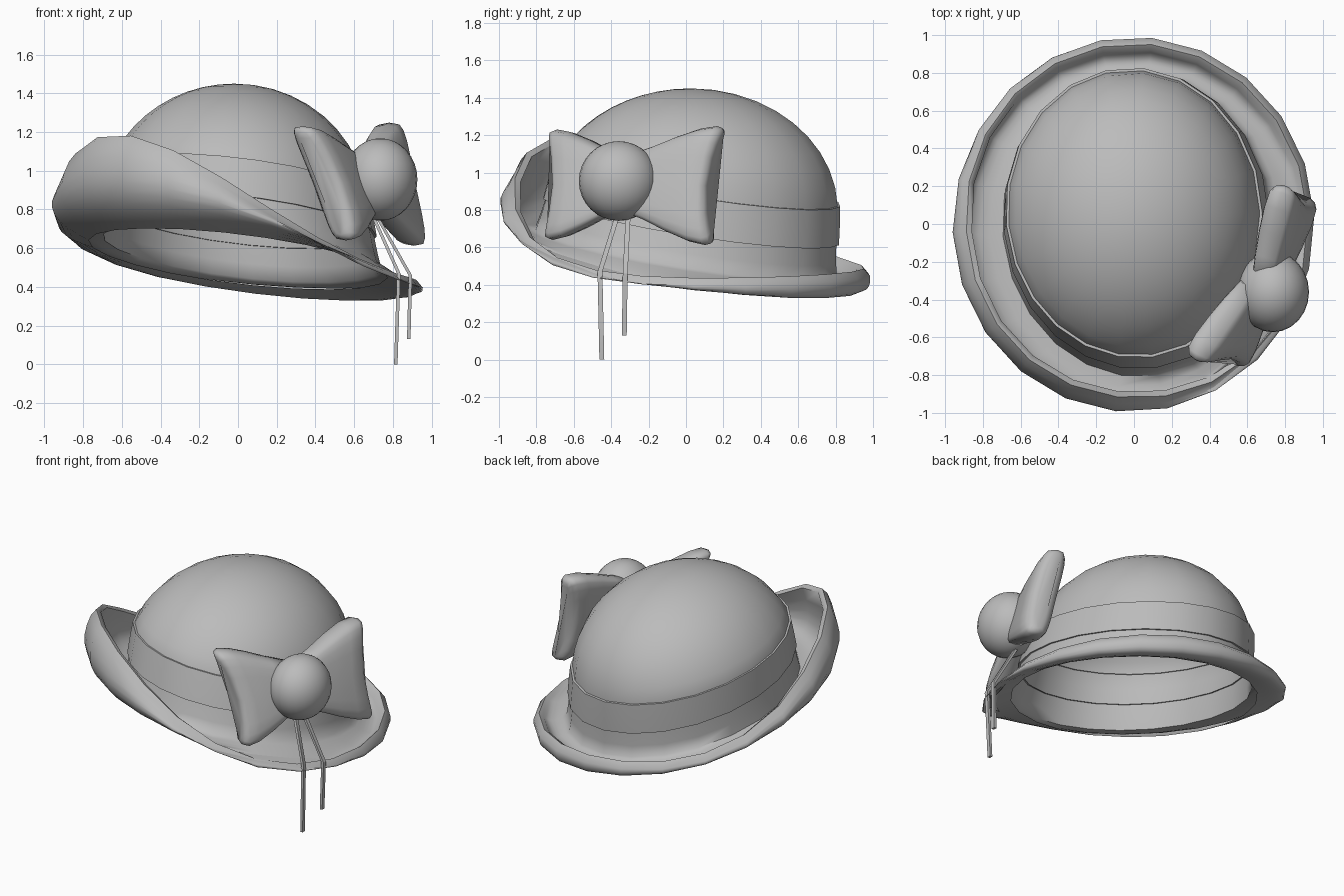
import bpy, bmesh, math
from mathutils import Vector

if "Cube" in bpy.data.objects:
    bpy.data.objects.remove(bpy.data.objects["Cube"])

felt = bpy.data.materials.new("soft_grey")
felt.use_nodes = True
felt.diffuse_color = (0.5, 0.5, 0.5, 1)
felt.node_tree.nodes["Principled BSDF"].inputs["Base Color"].default_value = (0.5, 0.5, 0.5, 1)

SEGMENTS = 22
ANGLES = [math.tau * (i + 0.15) / SEGMENTS for i in range(SEGMENTS)]
CENTRE = Vector((-0.02, 0.025, 0.8))    # crown ellipsoid
RADII = Vector((0.69, 0.79, 0.65))


def finish(obj, sharp=40):
    if not obj.data.materials:
        obj.data.materials.append(felt)
    bpy.ops.object.select_all(action="DESELECT")
    obj.select_set(True)
    bpy.context.view_layer.objects.active = obj
    bpy.ops.object.shade_smooth_by_angle(angle=math.radians(sharp))
    return obj


def loft(name, rings, capped=False, tip=None):
    """Skin closed rings of points into one surface."""
    bm = bmesh.new()
    loops = [[bm.verts.new(p) for p in ring] for ring in rings]
    for a, b in zip(loops, loops[1:]):
        for i in range(len(a)):
            j = (i + 1) % len(a)
            bm.faces.new((a[i], a[j], b[j], b[i]))
    if capped:
        bm.faces.new(loops[0][::-1])
        bm.faces.new(loops[-1])
    if tip:
        top = bm.verts.new(tip)
        last = loops[-1]
        for i in range(len(last)):
            bm.faces.new((last[i], last[(i + 1) % len(last)], top))
    mesh = bpy.data.meshes.new(name)
    bm.to_mesh(mesh)
    bm.free()
    obj = bpy.data.objects.new(name, mesh)
    bpy.context.collection.objects.link(obj)
    return obj


def tilted(x, y, drop=0.0):
    """Height of the tilted plane that the band and underside follow."""
    return 0.955 - 0.12 * x - 0.16 * y - drop


def outward(a):
    return Vector((0.965 * math.cos(a), math.sin(a), 0))


def bezier(p, q, r, t):
    return p * (1 - t) ** 2 + q * 2 * t * (1 - t) + r * t * t


def dome_point(a, lat):
    c = math.cos(lat)
    return CENTRE + Vector((RADII.x * c * math.cos(a), RADII.y * c * math.sin(a), RADII.z * math.sin(lat)))


def edge_latitude(a):
    lat = 0.2
    for _ in range(12):
        p = dome_point(a, lat)
        lat = math.asin((tilted(p.x, p.y) - CENTRE.z) / RADII.z)
    return lat


def wall_point(a, drop, grow):
    """Point on the crown wall below the dome edge, along the tilted axis."""
    p = dome_point(a, edge_latitude(a)) + outward(a) * grow
    p += Vector((0.06, -0.16, 0)) * drop
    p.z = tilted(p.x, p.y, drop)
    return p


def plane_point(a, radius, drop):
    p = outward(a) * radius
    p.z = tilted(p.x, p.y, drop)
    return p


def rolled_lip(a):
    """Lip of the brim, rolled up strongly at the front right corner."""
    lift = ((1 + math.cos(a - math.radians(227))) / 2) ** 3.1
    roll = min(1, lift * 1.6)
    lip = outward(a) * (0.975 - 0.035 * roll)
    lip.z = 0.48 - 0.055 * math.cos(a) + 0.66 * lift
    return lip, roll


def brim_under(a, t):
    lip, roll = rolled_lip(a)
    drop = 0.455 + 0.05 * math.cos(a) + 0.02 * math.sin(a) - 0.09 * roll
    bend = plane_point(a, 1.0 + 0.09 * roll, drop)
    edge = lip + outward(a) * 0.015 - Vector((0, 0, 0.03))
    return bezier(plane_point(a, 0.8, 0.41), bend, edge, t)


def brim_top(a, t):
    lip, roll = rolled_lip(a)
    root = wall_point(a, 0.375, 0.055)
    bend = outward(a) * (0.88 + 0.14 * roll)
    bend.z = root.z - 0.07 + 0.07 * roll
    edge = lip - outward(a) * 0.05
    edge.z -= 0.01
    return bezier(root, bend, edge, t)


def brim_crest(a):
    lip, roll = rolled_lip(a)
    return lip - outward(a) * 0.02 + Vector((0, 0, 0.01))


# Hollow crown and brim, from the inner edge of the underside to the top of the dome
rings = [[brim_under(a, t / 8) for a in ANGLES] for t in range(9)]
rings.append([brim_crest(a) for a in ANGLES])
rings += [[brim_top(a, t / 7) for a in ANGLES] for t in range(7, -1, -1)]
rings += [[wall_point(a, d, g) for a in ANGLES] for d, g in ((0.3, 0.04), (0.2, 0.025), (0.1, 0.01))]
for k in range(10):
    ring = []
    for a in ANGLES:
        e = edge_latitude(a)
        ring.append(dome_point(a, e + (math.pi / 2 - e) * k / 10))
    rings.append(ring)
finish(loft("crown_and_brim", rings, tip=CENTRE + Vector((0, 0, RADII.z))), 70)

# Hat band
steps = ((0.205, 0.015), (0.205, 0.04), (0.1, 0.028), (0.0, 0.014), (0.0, -0.01))
finish(loft("hat_band", [[wall_point(a, d, g) for a in ANGLES] for d, g in steps]))


def bow_wing(name, start, end, lean, size):
    """Puffed loop flaring from the knot, leaning in at the top like the crown."""
    start, end = Vector(start), Vector(end)
    axis = (end - start).normalized()
    side = axis.cross(Vector((0, 0, 1))).normalized()
    # position along the wing, half height, half thickness
    stations = ((0, 0.48, 0.06), (0.25, 0.62, 0.08), (0.5, 0.8, 0.09), (0.75, 0.95, 0.095),
                (0.92, 1, 0.09), (0.98, 0.97, 0.07), (1, 0.9, 0.04))
    rings = []
    for f, h, w in stations:
        ring = []
        for k in range(20):
            a = math.tau * k / 20
            c, s = math.cos(a), math.sin(a)
            u = math.copysign(abs(c) ** 0.45, c) * w
            v = math.copysign(abs(s) ** 0.6, s) * h * size
            p = start.lerp(end, f) + side * u + Vector((lean[0] * v, lean[1] * v, v))
            ring.append(p + axis * 0.05 * f * (abs(s) - 0.5))   # corners stick out
        rings.append(ring)
    finish(loft(name, rings, capped=True), 75)


bow_wing("bow_wing_front", (0.65, -0.33, 0.945), (0.44, -0.71, 0.935), (-0.38, 0.04), 0.295)
bow_wing("bow_wing_back", (0.70, -0.32, 0.945), (0.85, 0.15, 0.93), (-0.2, 0.1), 0.318)

# Round knot
bpy.ops.mesh.primitive_uv_sphere_add(segments=24, ring_count=16, radius=0.213, location=(0.735, -0.36, 0.955))
knot = bpy.context.object
knot.name = "bow_knot"
knot.scale.x = 0.9
finish(knot)

# Hanging ribbon ends: thin flat strips
for name, path in (("ribbon_long", ((0.70, -0.37, 0.76), (0.83, -0.46, 0.47), (0.815, -0.45, 0))),
                   ("ribbon_short", ((0.72, -0.31, 0.76), (0.89, -0.325, 0.46), (0.882, -0.33, 0.13)))):
    strip = [[Vector(p) + Vector((sx * 0.009, sy * 0.013, 0)) for sx, sy in ((-1, 1), (1, 1), (1, -1), (-1, -1))]
             for p in path]
    finish(loft(name, strip, capped=True), 30)
